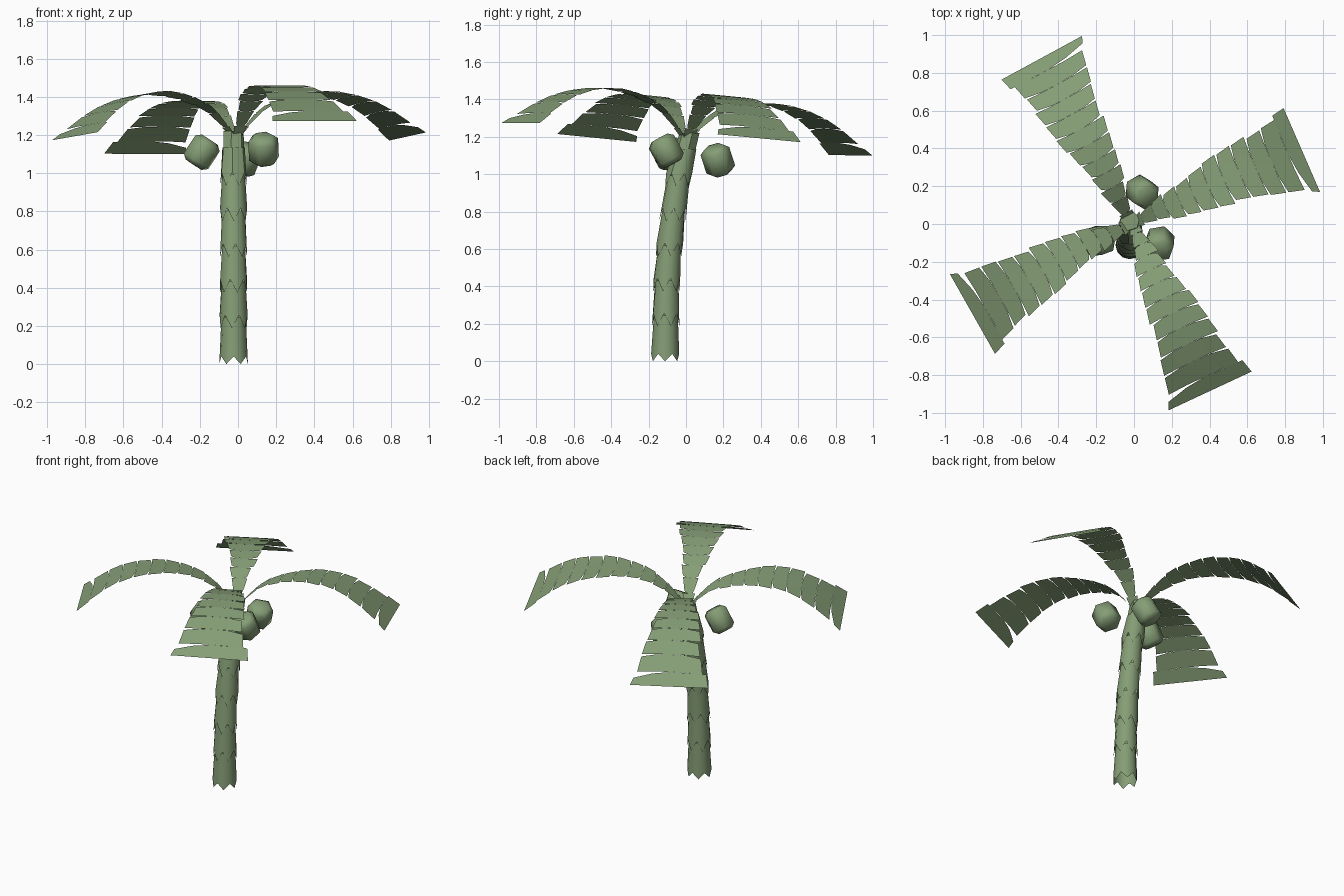
import bpy, random
from math import sin, cos, pi, radians
from mathutils import Vector, Matrix

if "Cube" in bpy.data.objects:
    bpy.data.objects.remove(bpy.data.objects["Cube"])

random.seed(4)

green = bpy.data.materials.new("palm_green")
green.diffuse_color = (.235, .34, .18, 1)
green.use_nodes = True
green.node_tree.nodes["Principled BSDF"].inputs["Base Color"].default_value = green.diffuse_color


def make(name, verts, faces, smooth=0):
    me = bpy.data.meshes.new(name)
    me.from_pydata([tuple(v) for v in verts], [], faces)
    me.update()
    me.materials.append(green)
    ob = bpy.data.objects.new(name, me)
    bpy.context.collection.objects.link(ob)
    if smooth:
        bpy.ops.object.select_all(action='DESELECT')
        ob.select_set(True)
        bpy.context.view_layer.objects.active = ob
        bpy.ops.object.shade_smooth_by_angle(angle=radians(smooth))
    return ob


def lerp(points, x):
    for (a, fa), (b, fb) in zip(points, points[1:]):
        if x <= b:
            return fa + (fb - fa) * (x - a) / (b - a)
    return points[-1][1]


# Trunk: overlapping tubes with toothed lower edges, leaning back
LEAN = [(0, -.112), (.4, -.105), (.6, -.09), (.8, -.067), (1, -.038), (1.25, .026)]


def ring(z, r, n, tooth=0, turn=0):
    pts = []
    for i in range(n):
        a = 2 * pi * i / n + turn
        zz = z + (tooth if i % 2 else 0)
        pts.append(Vector((-.023 + r * cos(a), lerp(LEAN, zz) + r * sin(a), zz)))
    return pts


def tube(name, z0, z1, r0, r1, n, tooth=0, turn=0, cap=False, smooth=40):
    v = ring(z0, r0, n, tooth, turn) + ring(z1, r1, n, 0, turn)
    f = [(i, (i + 1) % n, n + (i + 1) % n, n + i) for i in range(n)]
    if cap:
        f.append(tuple(range(n, 2 * n)))
    return make(name, v, f, smooth)


for k in range(6):
    z = .187 * k
    r = .075 - .001 * k
    tube(f"trunk_segment_{k + 1}", z, z + .245 if k < 5 else 1.135, r, r - .011, 12,
         .07 if k else .04, k * .4, cap=(k == 5))
tube("trunk_top", 1.12, 1.22, .057, .055, 6, turn=.3, cap=True)

# Fronds: arched leaves cut into toothed bands on both sides of a rib
ARCH = [(0, 1.17), (.05, 1.23), (.11, 1.3), (.2, 1.36), (.32, 1.405), (.45, 1.42),
        (.57, 1.412), (.68, 1.385), (.78, 1.337), (.88, 1.268), (1, 1.173)]
CUTS = [.0, .06, .13, .2, .28, .36, .45, .54, .63, .72, .81, .905, .98]
CENTRE = Vector((-.01, .0, 0))
AXIS = Vector((cos(radians(26)), sin(radians(26)), 0))
PIVOT = CENTRE + Vector((0, 0, 1.18))
TILT = Matrix.Translation(PIVOT) @ Matrix.Rotation(radians(-5), 4, AXIS) @ Matrix.Translation(-PIVOT)


def leaf_outline():
    bands = []
    last = len(CUTS) - 2
    for side in (1, -1):
        for i, (a, b) in enumerate(zip(CUTS, CUTS[1:])):
            h = b - a
            w = .042 + .185 * (a + b) / 2 + random.uniform(-.014, .012)
            if i == last:
                w = .243
            gap = h * (.5 if i == last and side < 0 else .06)
            lean = 0 if i == last else .12 * h
            mid = .45 * w
            bands.append([(a, 0), (b, 0), (b, side * mid), (b + lean - .006 * (i < last), side * w),
                          (a + gap + lean, side * (w - .018)), (a + gap * .3, side * mid)])
    return bands


BANDS = leaf_outline()


def frond(name, angle, length):
    d = Vector((cos(angle), sin(angle), 0))
    s = Vector((-sin(angle), cos(angle), 0))
    verts, faces = [], []
    for band in BANDS:
        n = len(verts)
        verts += [TILT @ (CENTRE + d * r * length + s * t + Vector((0, 0, lerp(ARCH, r))))
                  for r, t in band]
        inner, outer = (n, n + 1, n + 2, n + 5), (n + 5, n + 2, n + 3, n + 4)
        if band[3][1] < 0:
            inner, outer = inner[::-1], outer[::-1]
        faces += [inner, outer]
    make(name, verts, faces)


for i, (deg, length) in enumerate(((23.5, 1), (118.5, 1.025), (209.5, .99), (295, 1))):
    frond(f"frond_{i + 1}", radians(deg), length)


# Coconuts: six-sided nuts with softened ends, tilted outward
def coconut(name, loc, tilt):
    n, v, f = 6, [], []
    for z, r in ((-.078, .052), (-.055, .08), (.055, .08), (.078, .052)):
        v += [(r * cos(2 * pi * i / n), r * sin(2 * pi * i / n), z) for i in range(n)]
    for k in range(3):
        f += [(k * n + i, k * n + (i + 1) % n, (k + 1) * n + (i + 1) % n, (k + 1) * n + i)
              for i in range(n)]
    f += [tuple(range(n))[::-1], tuple(range(3 * n, 4 * n))]
    ob = make(name, v, f, 54)
    ob.location = loc
    ob.rotation_euler = [radians(t) for t in tilt]


coconut("coconut_left", (-.19, -.088, 1.11), (10, 32, 20))
coconut("coconut_right", (.134, -.105, 1.125), (28, -8, 10))
coconut("coconut_back", (.043, .17, 1.075), (25, 10, 30))
